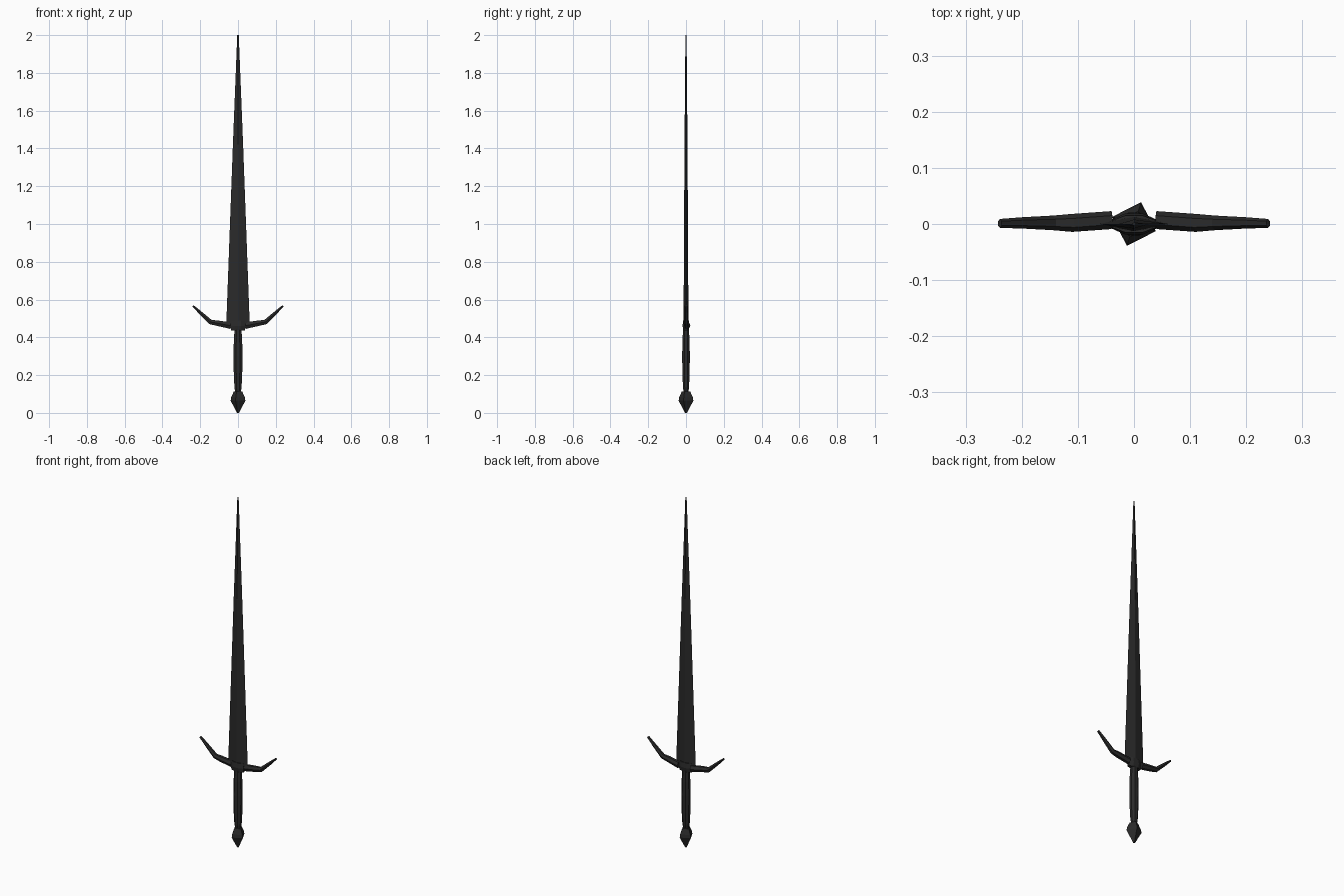
import bpy, bmesh, math
from mathutils import Vector

if "Cube" in bpy.data.objects:
    bpy.data.objects.remove(bpy.data.objects["Cube"])

steel = bpy.data.materials.new("dark_steel")
steel.diffuse_color = (0.023, 0.023, 0.023, 1)
steel.use_nodes = True
steel.node_tree.nodes["Principled BSDF"].inputs["Base Color"].default_value = steel.diffuse_color


def loft(name, rings):
    """Skin a list of equally sized rings and cap both ends."""
    bm = bmesh.new()
    loops = [[bm.verts.new(p) for p in ring] for ring in rings]
    n = len(loops[0])
    for a, b in zip(loops, loops[1:]):
        for i in range(n):
            j = (i + 1) % n
            bm.faces.new((a[i], a[j], b[j], b[i]))
    bm.faces.new(loops[0][::-1])
    bm.faces.new(loops[-1])
    bmesh.ops.recalc_face_normals(bm, faces=bm.faces)
    me = bpy.data.meshes.new(name)
    bm.to_mesh(me)
    bm.free()
    me.materials.append(steel)
    ob = bpy.data.objects.new(name, me)
    bpy.context.collection.objects.link(ob)
    return ob


def ring(z, rx, ry, n, turn=0):
    """Horizontal polygon ring at height z."""
    return [(rx * math.cos(turn + math.tau * i / n),
             ry * math.sin(turn + math.tau * i / n), z) for i in range(n)]


# Blade: long flat diamond section tapering to a narrow tip
loft("blade", [ring(z, w, t, 4) for z, w, t in
               [(0.47, 0.062, 0.013), (1.42, 0.027, 0.008), (2.0, 0.004, 0.003)]])

# Grip: eight-sided handle, swollen in the middle
loft("grip", [ring(z, r, r * 0.85, 8, math.pi / 8) for z, r in
              [(0.11, 0.015), (0.13, 0.020), (0.20, 0.024), (0.30, 0.026),
               (0.38, 0.024), (0.44, 0.020)]])

# Pommel: twisted four-sided stone shape pointing down
turn = math.radians(72)
loft("pommel", [ring(z, r, r, 4, turn) for z, r in
                [(0.0, 0.006), (0.065, 0.041), (0.082, 0.038), (0.112, 0.024)]])

# Guard block between blade and grip
loft("guard_block", [ring(z, x, y, 8, math.pi / 8) for z, x, y in
                     [(0.436, 0.040, 0.015), (0.46, 0.044, 0.020), (0.488, 0.042, 0.016)]])

# Guard arms: path points (x, z), y centre, half depth, half height, lean
path = [(0.040, 0.462, 0.007, 0.016, 0.018, 5), (0.110, 0.475, 0.002, 0.016, 0.015, 12),
        (0.145, 0.481, 0.002, 0.013, 0.013, 28), (0.200, 0.531, 0.002, 0.010, 0.009, 42),
        (0.239, 0.567, 0.001, 0.008, 0.005, 42)]
for side, label in ((-1, "left"), (1, "right")):
    rings = []
    for x, z, yc, d, h, lean in path:
        up = Vector((-math.sin(math.radians(lean)), 0, math.cos(math.radians(lean))))
        pts = []
        for i in range(6):
            a = math.tau * i / 6
            p = Vector((x, yc + d * math.cos(a), z)) + up * h * 1.1 * math.sin(a)
            pts.append((side * p.x, p.y, p.z))
        rings.append(pts)
    loft("guard_arm_" + label, rings)
